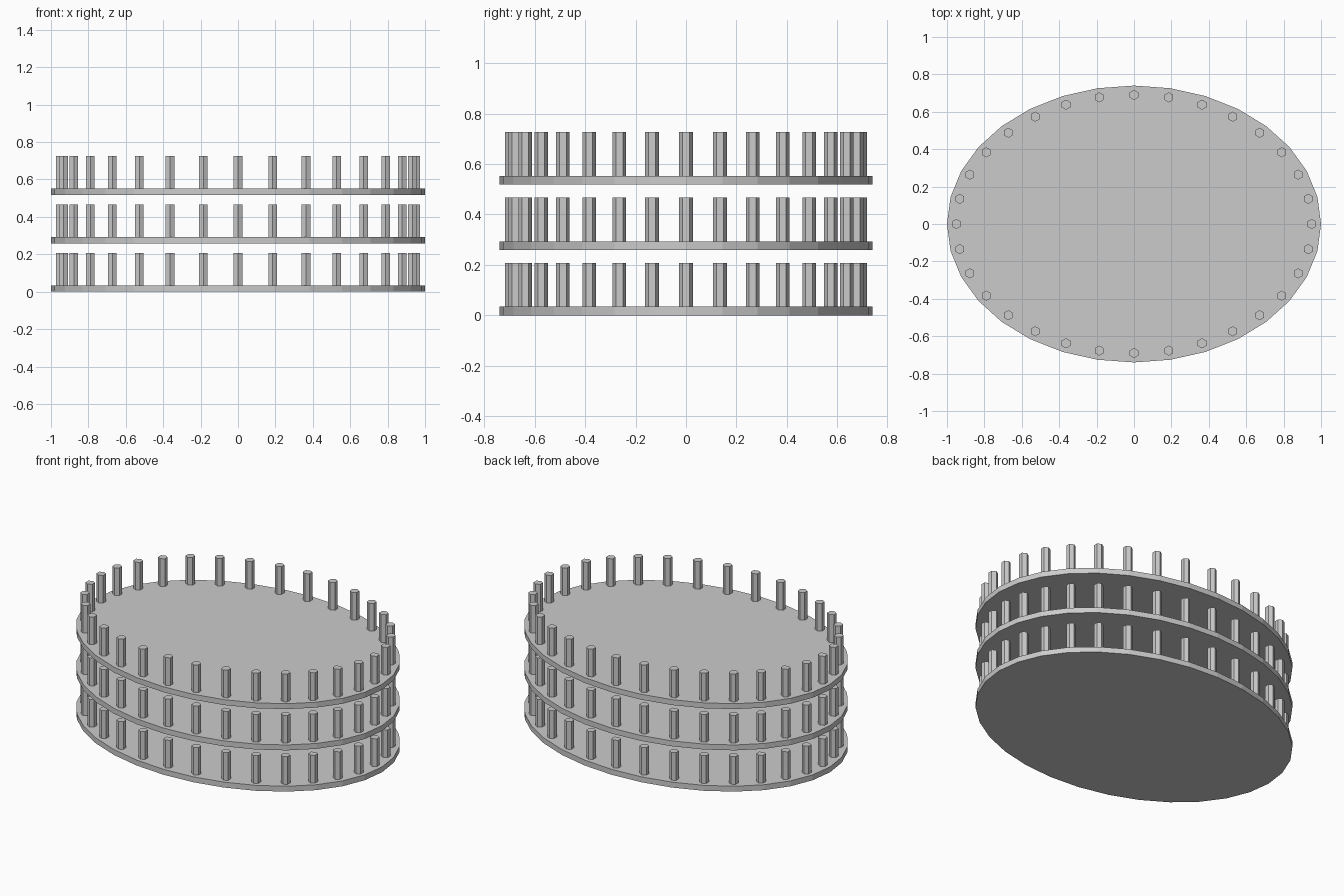
import bpy, bmesh
from math import sin, cos, tau
from mathutils import Matrix, Vector

if "Cube" in bpy.data.objects:
    bpy.data.objects.remove(bpy.data.objects["Cube"])

SIDES = 32
RX, RY = 1.0, 0.74            # floor radii
PX, PY = 0.95, 0.69           # post ring radii
THICK, POST_TOP, PITCH = 0.034, 0.208, 0.259


def prism(bm, sides, rx, ry, z0, z1, x=0.0, y=0.0):
    m = (Matrix.Translation(Vector((x, y, (z0 + z1) / 2)))
         @ Matrix.Diagonal((rx, ry, z1 - z0, 1)))
    bmesh.ops.create_cone(bm, cap_ends=True, segments=sides,
                          radius1=1, radius2=1, depth=1, matrix=m)


def finish(bm, name):
    me = bpy.data.meshes.new(name)
    bm.to_mesh(me)
    bm.free()
    ob = bpy.data.objects.new(name, me)
    bpy.context.collection.objects.link(ob)


for level in range(3):
    z = level * PITCH

    # oval floor slab
    bm = bmesh.new()
    prism(bm, SIDES, RX, RY, z, z + THICK)
    finish(bm, f"floor_slab_{level + 1}")

    # ring of hexagonal posts
    bm = bmesh.new()
    for i in range(SIDES):
        a = tau * i / SIDES
        prism(bm, 6, 0.027, 0.027, z + THICK, z + POST_TOP, PX * cos(a), PY * sin(a))
    finish(bm, f"post_ring_{level + 1}")
